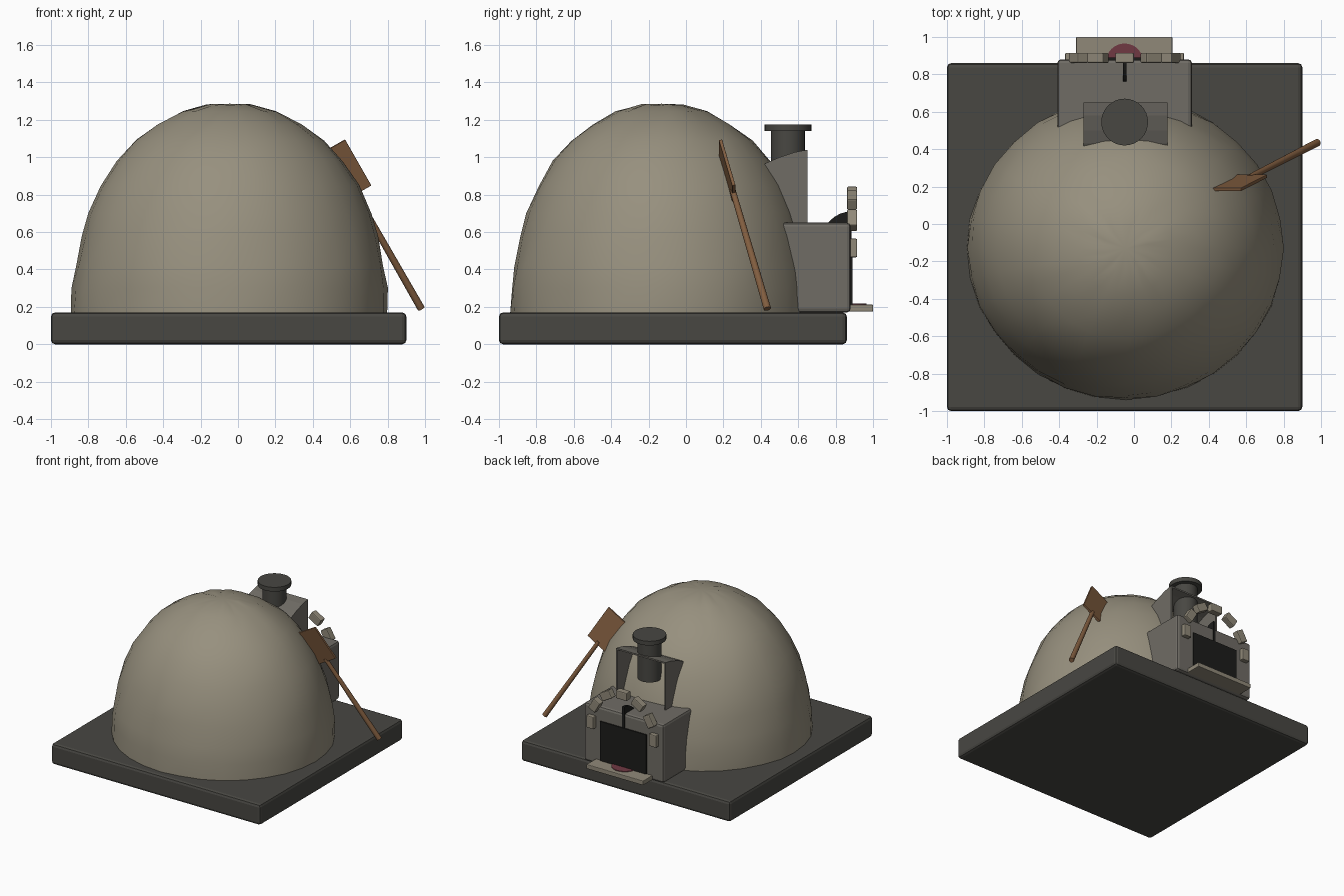
import bpy, bmesh, math, random
from mathutils import Vector, Matrix

if "Cube" in bpy.data.objects:
    bpy.data.objects.remove(bpy.data.objects["Cube"])

random.seed(4)


def mat(name, r, g, b):
    m = bpy.data.materials.new(name)
    m.diffuse_color = (r, g, b, 1)
    m.use_nodes = True
    m.node_tree.nodes["Principled BSDF"].inputs["Base Color"].default_value = m.diffuse_color
    return m


CLAY = mat("clay", .31, .28, .21)
SLATE = mat("slate", .065, .063, .055)
STONE = mat("stone", .16, .15, .13)
BRICK = mat("brick", .28, .25, .19)
SOOT = mat("soot", .012, .012, .011)
WOOD = mat("wood", .22, .11, .05)
EMBER = mat("ember", .16, .04, .055)


def make(name, bm, m, bevel=0, smooth=None):
    bmesh.ops.recalc_face_normals(bm, faces=bm.faces)
    me = bpy.data.meshes.new(name)
    bm.to_mesh(me)
    bm.free()
    me.materials.append(m)
    ob = bpy.data.objects.new(name, me)
    bpy.context.collection.objects.link(ob)
    if bevel:
        b = ob.modifiers.new("bevel", 'BEVEL')
        b.width, b.segments = bevel, 2
    if smooth:
        bpy.ops.object.select_all(action='DESELECT')
        ob.select_set(True)
        bpy.context.view_layer.objects.active = ob
        bpy.ops.object.shade_smooth_by_angle(angle=math.radians(smooth))
    return ob


def box(name, lo, hi, m, bevel=0):
    lo, hi = Vector(lo), Vector(hi)
    bm = bmesh.new()
    bmesh.ops.create_cube(bm, size=1, matrix=Matrix.Translation((lo + hi) / 2)
                          @ Matrix.Diagonal((*(hi - lo), 1)))
    return make(name, bm, m, bevel)


def rod(name, a, b, r1, r2, m, seg=32):
    a, b = Vector(a), Vector(b)
    bm = bmesh.new()
    rot = (b - a).to_track_quat('Z', 'Y').to_matrix().to_4x4()
    bmesh.ops.create_cone(bm, cap_ends=True, segments=seg, radius1=r1, radius2=r2,
                          depth=(b - a).length, matrix=Matrix.Translation((a + b) / 2) @ rot)
    return make(name, bm, m, smooth=40)


def prism(name, pts, x0, x1, m):
    # y-z outline extruded along x
    bm = bmesh.new()
    f = bm.faces.new([bm.verts.new((x0, y, z)) for y, z in pts])
    ext = bmesh.ops.extrude_face_region(bm, geom=[f])
    vs = [v for v in ext["geom"] if isinstance(v, bmesh.types.BMVert)]
    bmesh.ops.translate(bm, verts=vs, vec=(x1 - x0, 0, 0))
    return make(name, bm, m)


# base slab
box("base_slab", (-1, -1, 0), (.9, .86, .17), SLATE, .022)

# hand-moulded dome, a slightly lumpy lathe
profile = [(.845, .16), (.842, .3), (.825, .42), (.79, .58), (.755, .7), (.69, .85),
           (.605, .98), (.505, 1.09), (.385, 1.175), (.255, 1.245), (.12, 1.28)]
bm = bmesh.new()
N = 32
rings = []
for i, (r, z) in enumerate(profile):
    ring = []
    for k in range(N):
        a = 2 * math.pi * k / N
        q = r + random.uniform(-.005, .005)
        ring.append(bm.verts.new((-.045 + q * math.cos(a), -.13 + .955 * q * math.sin(a),
                                  z + (random.uniform(-.004, .004) if i else 0))))
    rings.append(ring)
for lo, hi in zip(rings, rings[1:]):
    for k in range(N):
        bm.faces.new((lo[k], lo[(k + 1) % N], hi[(k + 1) % N], hi[k]))
top = bm.verts.new((-.045, -.13, 1.286))
for k in range(N):
    bm.faces.new((rings[-1][k], rings[-1][(k + 1) % N], top))
make("dome", bm, CLAY, smooth=60)

# entrance block, dark mouth and thin round damper plate
box("entrance_block", (-.41, .48, .17), (.31, .88, .65), STONE, .02)
box("mouth", (-.26, .85, .19), (.16, .89, .535), SOOT)
rod("damper_plate", (-.06, .73, .55), (-.04, .73, .55), .001, .001, SOOT, 3).hide_render = True
bpy.data.objects.remove(bpy.data.objects["damper_plate"])
arc = [(.885 - .16 * math.sin(t), .55 + .16 * math.cos(t))
       for t in [i * math.pi / 16 for i in range(9)]]
prism("damper_plate", [(.885, .52)] + arc, -.06, -.04, SOOT)

# sill and glowing ember disc
box("sill", (-.31, .85, .175), (.205, 1.0, .212), BRICK, .005)
rod("embers", (-.05, .865, .19), (-.05, .865, .217), .1, .1, EMBER)

# arch of seven stones
for i in range(7):
    a = math.radians(30 * i)
    bm = bmesh.new()
    bmesh.ops.create_cube(bm, size=1, matrix=Matrix.Translation(
        (-.05 + .285 * math.cos(a), .888, .515 + .295 * math.sin(a)))
        @ Matrix.Rotation(-a, 4, 'Y') @ Matrix.Diagonal((.066, .054, .1, 1)))
    make(f"arch_stone_{i + 1}", bm, BRICK, .007)

# chimney hood, open at the back, with flue and cap
crest = [(.65, 1.04), (.58, 1.027), (.5, 1.0), (.43, .97), (.40, .95)]
side = [(.50, .64), (.65, .64)] + crest
prism("hood_side_left", side, -.27, -.258, STONE)
prism("hood_side_right", side, .168, .18, STONE)
prism("hood_top", crest + [(y, z - .012) for y, z in reversed(crest)], -.258, .168, STONE)
rod("flue", (-.05, .545, .82), (-.05, .545, 1.145), .09, .09, SLATE)
rod("flue_cap", (-.05, .545, 1.14), (-.05, .545, 1.175), .125, .125, SLATE)

# wooden paddle leaning on the dome
foot = Vector((.98, .435, .19))
centre = Vector((.56, .22, .925))
axis = (centre - foot).normalized()
wide = axis.cross(Vector((0, 1, 0))).normalized()
flat = wide.cross(axis)
rod("paddle_handle", foot, centre - axis * .12, .02, .016, WOOD, 16)
bm = bmesh.new()
rot = Matrix((wide, flat, axis)).transposed().to_4x4()
bmesh.ops.create_cube(bm, size=1, matrix=Matrix.Translation(centre) @ rot
                      @ Matrix.Diagonal((.19, .018, .29, 1)))
make("paddle_blade", bm, WOOD, .003)
